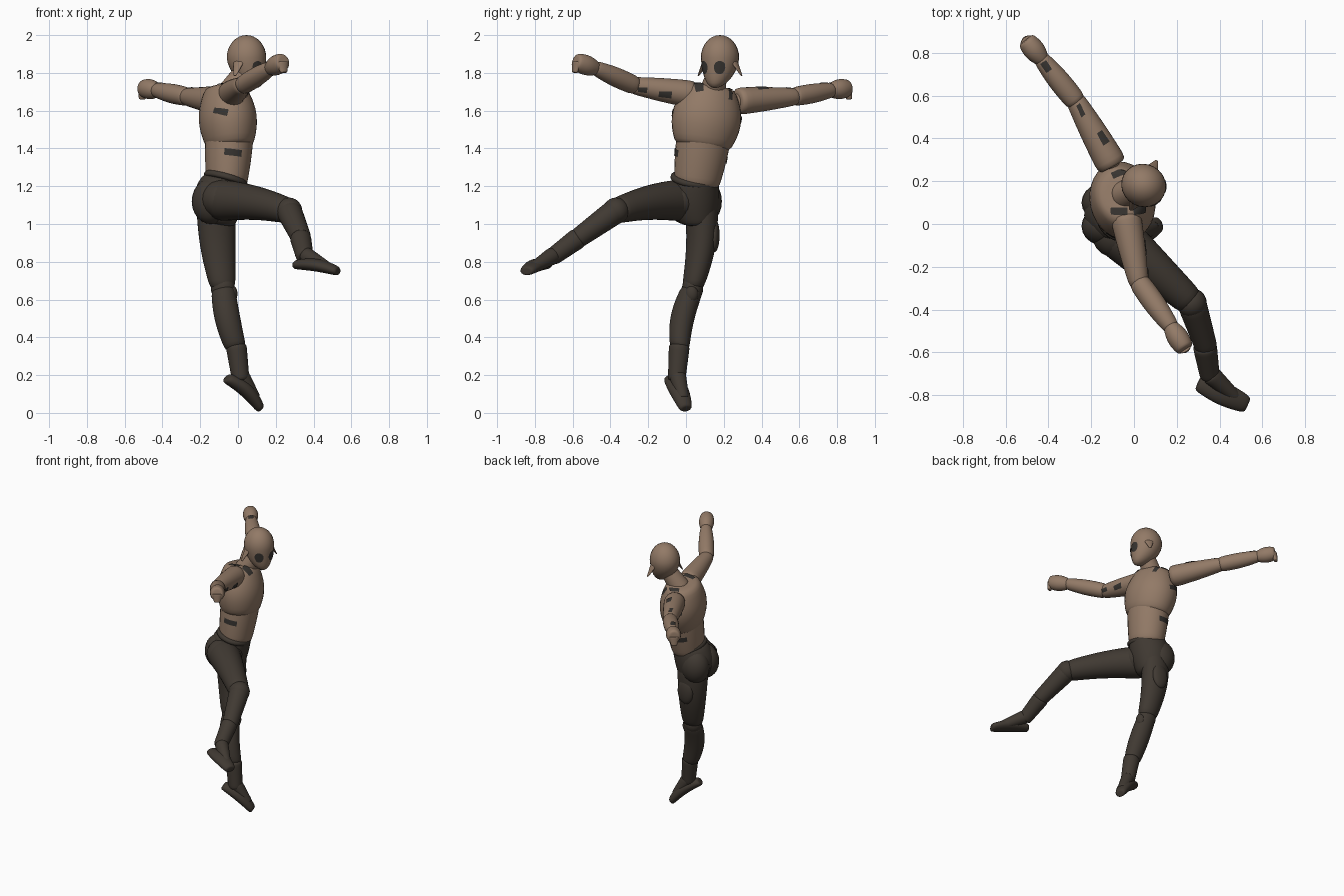
import bpy, bmesh, math
from mathutils import Vector, Matrix

cube = bpy.data.objects.get("Cube")
if cube:
    bpy.data.objects.remove(cube, do_unlink=True)


def material(name, red, green, blue):
    mat = bpy.data.materials.new(name)
    mat.use_nodes = True
    mat.diffuse_color = (red, green, blue, 1)
    shader = mat.node_tree.nodes["Principled BSDF"]
    shader.inputs["Base Color"].default_value = mat.diffuse_color
    shader.inputs["Roughness"].default_value = 0.8
    return mat


SKIN = material("tan brown", 0.29, 0.195, 0.135)
CLOTH = material("dark trousers", 0.051, 0.041, 0.032)
DARK = material("charcoal", 0.037, 0.033, 0.029)

# Directions the body parts are turned to
UP = Vector((0, 0, 1))
BODY_SIDE = Vector((-0.24, 0.97, 0))
BODY_FRONT = BODY_SIDE.cross(UP)
FACE = Vector((0.88, -0.47, 0)).normalized()
FACE_SIDE = UP.cross(FACE)
KICK_SIDE = Vector((0.42, 0.9, 0))
STRAIGHT = Vector((0, 0, 0))


def finish(name, bm, mat):
    bmesh.ops.recalc_face_normals(bm, faces=bm.faces)
    for face in bm.faces:
        face.smooth = True
    mesh = bpy.data.meshes.new(name)
    bm.to_mesh(mesh)
    bm.free()
    mesh.materials.append(mat)
    ob = bpy.data.objects.new(name, mesh)
    bpy.context.collection.objects.link(ob)
    return ob


def placed(centre, aim):
    turn = Vector(aim).to_track_quat("Z", "Y").to_matrix().to_4x4()
    return Matrix.Translation(centre) @ turn


def limb(name, mat, side, start, end, first, last, bulge=0, flat=1, bow=STRAIGHT, steps=6):
    """Elliptical tube whose radius runs from first to last and swells midway."""
    start, end = Vector(start), Vector(end)
    along = (end - start).normalized()
    across = (side - along * side.dot(along)).normalized()
    deep = along.cross(across)
    fractions = [i / steps for i in range(steps + 1)]
    stations = [(f, 1) for f in fractions]
    # Tucked rings round off both ends
    stations = [(0, 0.6)] + stations + [(1, 0.6)]
    bm = bmesh.new()
    loops, count = [], 16
    for f, tuck in stations:
        swell = math.sin(math.pi * f)
        radius = (first + (last - first) * f + bulge * swell) * tuck
        centre = start.lerp(end, f) + Vector(bow) * swell
        loop = []
        for k in range(count):
            angle = math.tau * k / count
            offset = across * math.cos(angle) + deep * math.sin(angle) * flat
            loop.append(bm.verts.new(centre + offset * radius))
        loops.append(loop)
    for low, high in zip(loops, loops[1:]):
        for k in range(count):
            n = (k + 1) % count
            bm.faces.new((low[k], low[n], high[n], high[k]))
    bm.faces.new(loops[0])
    bm.faces.new(loops[-1])
    ob = finish(name, bm, mat)
    ob.modifiers.new("rounding", "SUBSURF").levels = 1
    ob.modifiers["rounding"].render_levels = 1
    return ob


def ball(name, mat, centre, size, aim=UP):
    bm = bmesh.new()
    bmesh.ops.create_uvsphere(bm, u_segments=20, v_segments=12, radius=1)
    bm.transform(placed(centre, aim) @ Matrix.Diagonal((*size, 1)))
    return finish(name, bm, mat)


def mark(name, target, centre, normal, width, height, roll=0, rounded=False):
    """Thin dark marking that hugs the target surface."""
    bm = bmesh.new()
    bmesh.ops.create_grid(bm, x_segments=8, y_segments=8, size=1)
    for vert in bm.verts:
        x, y = vert.co.xy
        if rounded:
            x, y = x * math.sqrt(1 - y * y / 2), y * math.sqrt(1 - x * x / 2)
        vert.co = (x * width, y * height, 0)
    bm.transform(placed(centre, normal) @ Matrix.Rotation(roll, 4, "Z"))
    wrap = finish(name, bm, DARK).modifiers.new("hug", "SHRINKWRAP")
    wrap.target = target
    wrap.wrap_mode = "ABOVE_SURFACE"
    wrap.offset = 0.004


# Torso: abdomen tucked under a wider chest shell
abdomen = limb("abdomen", SKIN, BODY_SIDE, (-0.06, 0.055, 1.2), (-0.045, 0.1, 1.5),
               0.122, 0.15, bulge=0.006, flat=0.88)
chest = limb("chest", SKIN, BODY_SIDE, (-0.04, 0.085, 1.4), (-0.07, 0.135, 1.73),
             0.148, 0.13, bulge=0.053, flat=0.82)
neck = limb("neck", SKIN, BODY_SIDE, (-0.05, 0.135, 1.68), (0.04, 0.17, 1.82), 0.074, 0.052)

# Head: a sphere whose lower half narrows and juts into a jaw
bm = bmesh.new()
bmesh.ops.create_uvsphere(bm, u_segments=24, v_segments=16, radius=1)
SKULL = Vector((0.045, 0.18, 1.88))
for vert in bm.verts:
    x, y, z = vert.co
    jaw = max(-z, 0)
    forward = x * 0.106 * (1 - jaw * 0.1) + jaw * jaw * 0.055
    sideways = y * 0.1 * (1 - jaw * 0.1)
    height = z * (0.16 if z < 0 else 0.12)
    vert.co = SKULL + FACE * forward + FACE_SIDE * sideways + UP * height
head = finish("head", bm, SKIN)

# Eye openings and hanging cheek flaps
for label, way in (("left", 1), ("right", -1)):
    gaze = FACE * math.cos(0.48) + FACE_SIDE * math.sin(0.48) * way
    mark(label + "_eye", head, SKULL + gaze * 0.105 - UP * 0.052, gaze, 0.033, 0.035, rounded=True)
    temple = SKULL + FACE_SIDE * 0.085 * way - UP * 0.02
    limb(label + "_cheek_flap", SKIN, FACE, temple, temple + FACE_SIDE * 0.045 * way - UP * 0.075,
         0.032, 0.008, flat=0.4)

# Arms: deltoid, upper arm, forearm and closed hand
joints = {
    "left": [(-0.1, 0.27, 1.65), (-0.28, 0.59, 1.675), (-0.44, 0.78, 1.71), (-0.505, 0.86, 1.72)],
    "right": [(-0.04, 0.04, 1.685), (0.025, -0.29, 1.735), (0.18, -0.49, 1.83), (0.24, -0.585, 1.86)],
}
upper_arms, forearms = {}, {}
for label, points in joints.items():
    shoulder, elbow, wrist, hand = map(Vector, points)
    upper_arms[label] = limb(label + "_upper_arm", SKIN, UP, shoulder, elbow, 0.075, 0.045, bulge=0.004)
    cuff = elbow.lerp(shoulder, 0.07)
    forearms[label] = limb(label + "_forearm", SKIN, UP, cuff, wrist, 0.05, 0.037, bulge=0.009)
    ball(label + "_deltoid", SKIN, shoulder.lerp(elbow, 0.2), (0.068, 0.068, 0.09), elbow - shoulder)
    limb(label + "_fist", SKIN, UP, wrist.lerp(cuff, 0.1), hand, 0.033, 0.044, bulge=0.016, flat=0.95)
    # Curled fingers and thumb hang below the knuckles
    reach = (hand - wrist).normalized()
    limb(label + "_fingers", SKIN, reach.cross(UP), hand - reach * 0.01, hand + reach * 0.005 - UP * 0.06,
         0.038, 0.02, flat=0.6)
    ball(label + "_thumb", SKIN, hand - reach * 0.045 - UP * 0.035, (0.018, 0.018, 0.035), reach)

# Pelvis, buttocks and tilted waistband
limb("pelvis", CLOTH, BODY_SIDE, (-0.065, 0.05, 1.25), (-0.105, 0.06, 1), 0.12, 0.09,
     bulge=0.03, bow=(-0.02, -0.01, 0))
for label, y in (("left", 0.1), ("right", -0.01)):
    ball(label + "_buttock", CLOTH, (-0.145, y, 1.12), (0.1, 0.09, 0.12))
limb("waistband", CLOTH, BODY_SIDE, (-0.07, 0.045, 1.22), (-0.06, 0.05, 1.255), 0.136, 0.132,
     flat=0.9, steps=2)

# Standing leg, its foot pointing down
hip, knee, ankle = (-0.115, 0.08, 1.12), (-0.08, 0.035, 0.66), (-0.012, -0.035, 0.34)
limb("left_thigh", CLOTH, BODY_SIDE, hip, knee, 0.09, 0.057, bulge=0.006, flat=1.22, bow=(-0.01, 0.022, 0))
limb("left_shin", CLOTH, BODY_SIDE, knee, ankle, 0.06, 0.053, bulge=0.008, flat=1.08, bow=(-0.01, -0.02, 0))
ball("left_knee", CLOTH, knee, (0.064, 0.056, 0.07))
ball("left_knee_pad", CLOTH, (-0.03, 0.03, 0.63), (0.027, 0.035, 0.045))
limb("left_boot", CLOTH, BODY_SIDE, (-0.01, -0.035, 0.36), (0.015, -0.05, 0.17), 0.057, 0.047)
limb("left_foot", CLOTH, BODY_SIDE, (-0.06, -0.08, 0.185), (0.12, 0, 0.022), 0.042, 0.036,
     bulge=0.016, flat=0.72, bow=(0.01, 0, 0.02))
limb("left_instep", CLOTH, BODY_SIDE, (0.015, -0.045, 0.2), (0.09, -0.015, 0.07), 0.046, 0.034)
ball("thigh_pouch", CLOTH, (-0.1, 0.15, 0.94), (0.06, 0.028, 0.09))

# Kicking leg, reaching forward
hip, knee, ankle = (-0.1, -0.03, 1.125), (0.27, -0.37, 1.07), (0.34, -0.585, 0.915)
limb("right_thigh", CLOTH, UP, hip, knee, 0.115, 0.07, bow=UP * 0.015)
ball("right_hip", CLOTH, (-0.08, -0.04, 1.13), (0.12, 0.12, 0.105))
limb("right_shin", CLOTH, KICK_SIDE, knee, ankle, 0.07, 0.053)
ball("right_knee", CLOTH, knee, (0.07, 0.07, 0.07))
ball("right_knee_pad", CLOTH, (0.29, -0.385, 1.085), (0.026, 0.035, 0.04))
limb("right_boot", CLOTH, KICK_SIDE, (0.33, -0.565, 0.93), (0.355, -0.715, 0.82), 0.058, 0.047)
limb("right_foot", CLOTH, KICK_SIDE, (0.3, -0.74, 0.785), (0.53, -0.845, 0.75), 0.04, 0.04,
     bulge=0.016, flat=0.62, bow=UP * 0.015)
limb("right_instep", CLOTH, KICK_SIDE, (0.355, -0.7, 0.835), (0.48, -0.815, 0.765), 0.048, 0.03)

# Dark markings on both flanks
for label, way in (("left", 1), ("right", -1)):
    flank = BODY_SIDE * way
    rib = Vector((-0.07 + 0.04 * way, 0.125, 1.58)) - UP * 0.02 * way
    mark(label + "_rib_mark", chest, rib + flank * 0.19 - BODY_FRONT * 0.04, flank, 0.055, 0.017, 0.25 * way)
    waist = Vector((-0.06, 0.07, 1.36)) - UP * 0.02 * way
    mark(label + "_waist_mark", abdomen, waist + flank * 0.14, flank, 0.055, 0.018, 0.12 * way)

# Dark markings on neck, shoulders and arms
SLANT = BODY_FRONT + UP
mark("neck_mark", chest, (0.02, 0.07, 1.72), SLANT, 0.022, 0.035)
mark("collar_mark", chest, (0.02, 0.25, 1.69), SLANT, 0.018, 0.033)
mark("right_shoulder_mark", chest, (-0.07, 0.06, 1.75), UP, 0.04, 0.018)
mark("left_shoulder_mark", chest, (-0.07, 0.25, 1.74), UP, 0.04, 0.022, 0.4)
mark("right_arm_mark", upper_arms["right"], (0.05, -0.11, 1.685), BODY_FRONT - UP * 0.3, 0.035, 0.018)
mark("right_elbow_mark", upper_arms["right"], (0.06, -0.23, 1.71), BODY_FRONT - UP * 0.3, 0.025, 0.013)
mark("left_arm_mark", upper_arms["left"], (-0.15, 0.4, 1.71), SLANT, 0.033, 0.015, 0.3)
mark("left_elbow_mark", upper_arms["left"], (-0.25, 0.53, 1.72), SLANT, 0.03, 0.015, 0.3)
mark("left_wrist_mark", forearms["left"], (-0.41, 0.735, 1.74), UP, 0.014, 0.025, 0.6)
